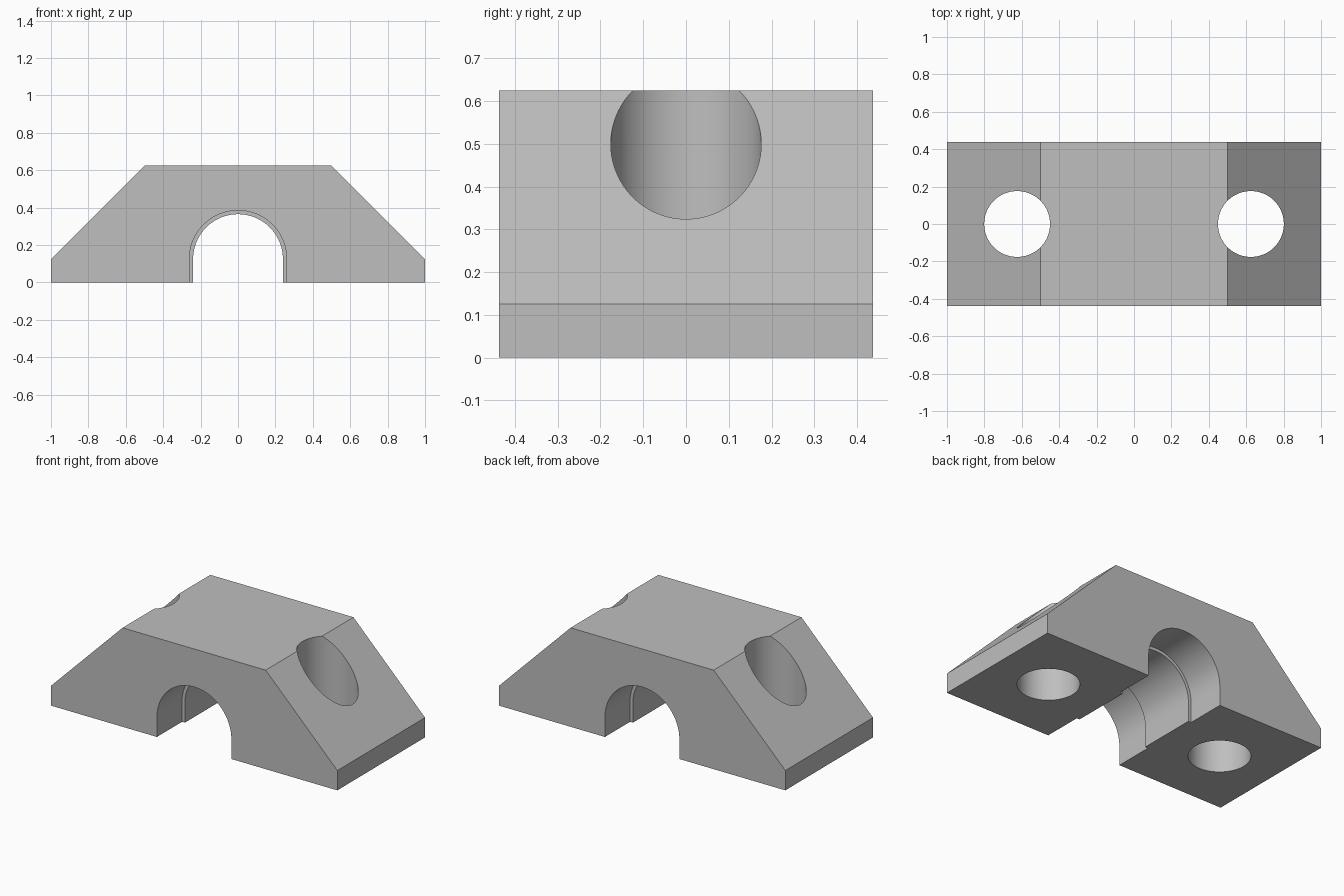
import bpy, bmesh, math

cube = bpy.data.objects.get("Cube")
if cube:
    bpy.data.objects.remove(cube, do_unlink=True)

# Main dimensions
HALF_DEPTH = 0.4375
RIB_HALF = 0.1875
ARCH_Z = 0.125

grey = bpy.data.materials.new("light grey")
grey.use_nodes = True
colour = (0.52, 0.52, 0.52, 1)
grey.diffuse_color = colour
grey.node_tree.nodes["Principled BSDF"].inputs["Base Color"].default_value = colour


def extrude_profile(name, points, y0, y1):
    """Extrude an x-z outline from y0 to y1."""
    bm = bmesh.new()
    face = bm.faces.new([bm.verts.new((x, y0, z)) for x, z in points])
    ext = bmesh.ops.extrude_face_region(bm, geom=[face])
    verts = [g for g in ext["geom"] if isinstance(g, bmesh.types.BMVert)]
    bmesh.ops.translate(bm, verts=verts, vec=(0, y1 - y0, 0))
    bmesh.ops.recalc_face_normals(bm, faces=bm.faces)
    mesh = bpy.data.meshes.new(name)
    bm.to_mesh(mesh)
    bm.free()
    obj = bpy.data.objects.new(name, mesh)
    bpy.context.collection.objects.link(obj)
    obj.data.materials.append(grey)
    return obj


def arch(radius, steps=48):
    """Outline of a round-topped opening that reaches below the base."""
    curve = [(radius * math.cos(math.pi * i / steps),
              ARCH_Z + radius * math.sin(math.pi * i / steps))
             for i in range(steps + 1)]
    return [(radius, -0.1)] + curve + [(-radius, -0.1)]


def cut(target, cutter):
    """Subtract the cutter from the target and discard it."""
    cutter.hide_render = True
    mod = target.modifiers.new("cut", "BOOLEAN")
    mod.operation = "DIFFERENCE"
    mod.solver = "EXACT"
    mod.object = cutter
    bpy.context.view_layer.objects.active = target
    bpy.ops.object.modifier_apply(modifier=mod.name)
    bpy.data.objects.remove(cutter, do_unlink=True)


# Clamp block with sloped shoulders
half = [(1, 0), (1, 0.125), (0.5, 0.625)]
outline = half + [(-x, z) for x, z in reversed(half)]
block = extrude_profile("clamp_block", outline, -HALF_DEPTH, HALF_DEPTH)

# Arched channel, wider at both ends so a raised rib stays in the middle
cut(block, extrude_profile("channel_cutter", arch(0.24), -0.6, 0.6))
for side in (-1, 1):
    y0, y1 = sorted((side * RIB_HALF, side * 0.6))
    cut(block, extrude_profile("channel_end_cutter", arch(0.26), y0, y1))

# Vertical bolt holes through the shoulders
for side in (-1, 1):
    bpy.ops.mesh.primitive_cylinder_add(vertices=96, radius=0.176, depth=2,
                                        location=(side * 0.625, 0, 0.3))
    hole = bpy.context.object
    hole.name = "bolt_hole_cutter"
    hole.data.materials.append(grey)
    cut(block, hole)

# Smooth the round surfaces, keep the corners sharp
bpy.ops.object.select_all(action="DESELECT")
block.select_set(True)
bpy.context.view_layer.objects.active = block
bpy.ops.object.shade_smooth_by_angle(angle=math.radians(25))
